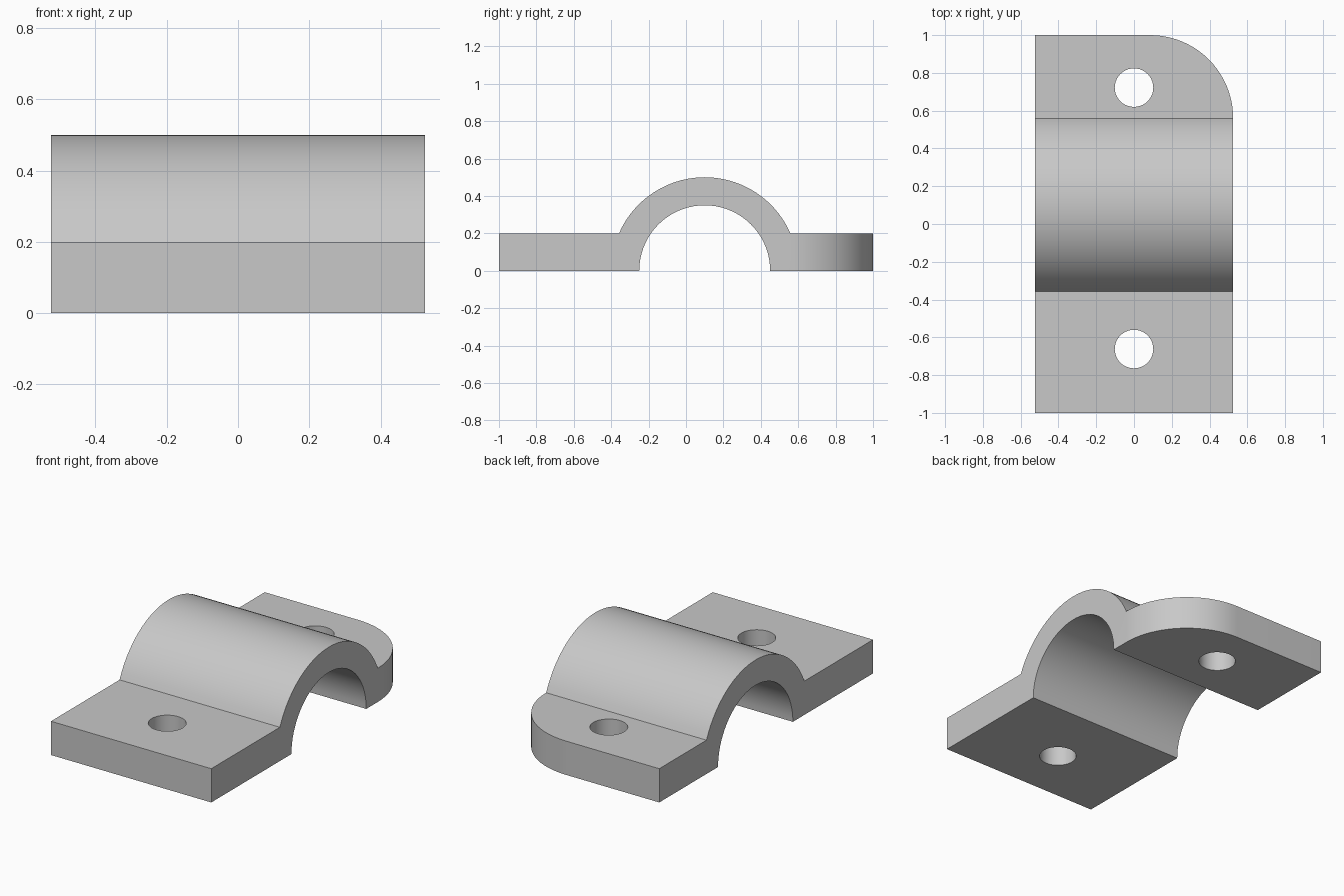
import bpy, bmesh, math
from mathutils import Vector

if "Cube" in bpy.data.objects:
    bpy.data.objects.remove(bpy.data.objects["Cube"], do_unlink=True)

HALF_WIDTH, HALF_LENGTH, THICK = 0.525, 1.0, 0.2
ARCH_Y, OUTER, INNER = 0.1, 0.5, 0.35
CORNER = 0.44
HOLE_RADIUS, HOLES = 0.102, (0.722, -0.662)

grey = bpy.data.materials.new("plain grey")
grey.use_nodes = True
colour = (0.58, 0.58, 0.58, 1)
grey.diffuse_color = colour
grey.node_tree.nodes["Principled BSDF"].inputs["Base Color"].default_value = colour


def arc(radius, start, end, steps):
    """Points (y, z) along an arch arc."""
    angles = [start + (end - start) * i / steps for i in range(steps + 1)]
    return [(ARCH_Y + radius * math.cos(a), radius * math.sin(a)) for a in angles]


# Side profile: two flanges joined by a half-round arch
spring = math.asin(THICK / OUTER)
profile = [(-HALF_LENGTH, 0), (-HALF_LENGTH, THICK)]
profile += arc(OUTER, math.pi - spring, spring, 28)
profile += [(HALF_LENGTH, THICK), (HALF_LENGTH, 0)]
profile += arc(INNER, 0, math.pi, 36)

# Extrude the profile across the width
bm = bmesh.new()
side = bm.faces.new([bm.verts.new((-HALF_WIDTH, y, z)) for y, z in profile])
extruded = bmesh.ops.extrude_face_region(bm, geom=[side])["geom"]
bmesh.ops.translate(bm, vec=(2 * HALF_WIDTH, 0, 0),
                    verts=[v for v in extruded if isinstance(v, bmesh.types.BMVert)])

# Round the back left corner
target = Vector((HALF_WIDTH, HALF_LENGTH))
corner = [e for e in bm.edges if all((v.co.xy - target).length < 0.001 for v in e.verts)]
bmesh.ops.bevel(bm, geom=corner, offset=CORNER, offset_type='OFFSET',
                segments=20, profile=0.5, affect='EDGES')
bmesh.ops.recalc_face_normals(bm, faces=bm.faces)
mesh = bpy.data.meshes.new("pipe_clamp")
bm.to_mesh(mesh)
bm.free()
clamp = bpy.data.objects.new("pipe_clamp", mesh)
bpy.context.collection.objects.link(clamp)
mesh.materials.append(grey)

# Bolt holes through both flanges
for name, y in zip(("back_hole_cutter", "front_hole_cutter"), HOLES):
    bpy.ops.mesh.primitive_cylinder_add(vertices=40, radius=HOLE_RADIUS, depth=2 * THICK,
                                        location=(0, y, THICK / 2))
    cutter = bpy.context.object
    cutter.name = name
    cutter.data.materials.append(grey)
    cut = clamp.modifiers.new(name, 'BOOLEAN')
    cut.operation, cut.solver, cut.object = 'DIFFERENCE', 'EXACT', cutter
    bpy.ops.object.select_all(action='DESELECT')
    clamp.select_set(True)
    bpy.context.view_layer.objects.active = clamp
    bpy.ops.object.modifier_apply(modifier=cut.name)
    bpy.data.objects.remove(cutter, do_unlink=True)

bpy.ops.object.shade_smooth_by_angle(angle=math.radians(25))
